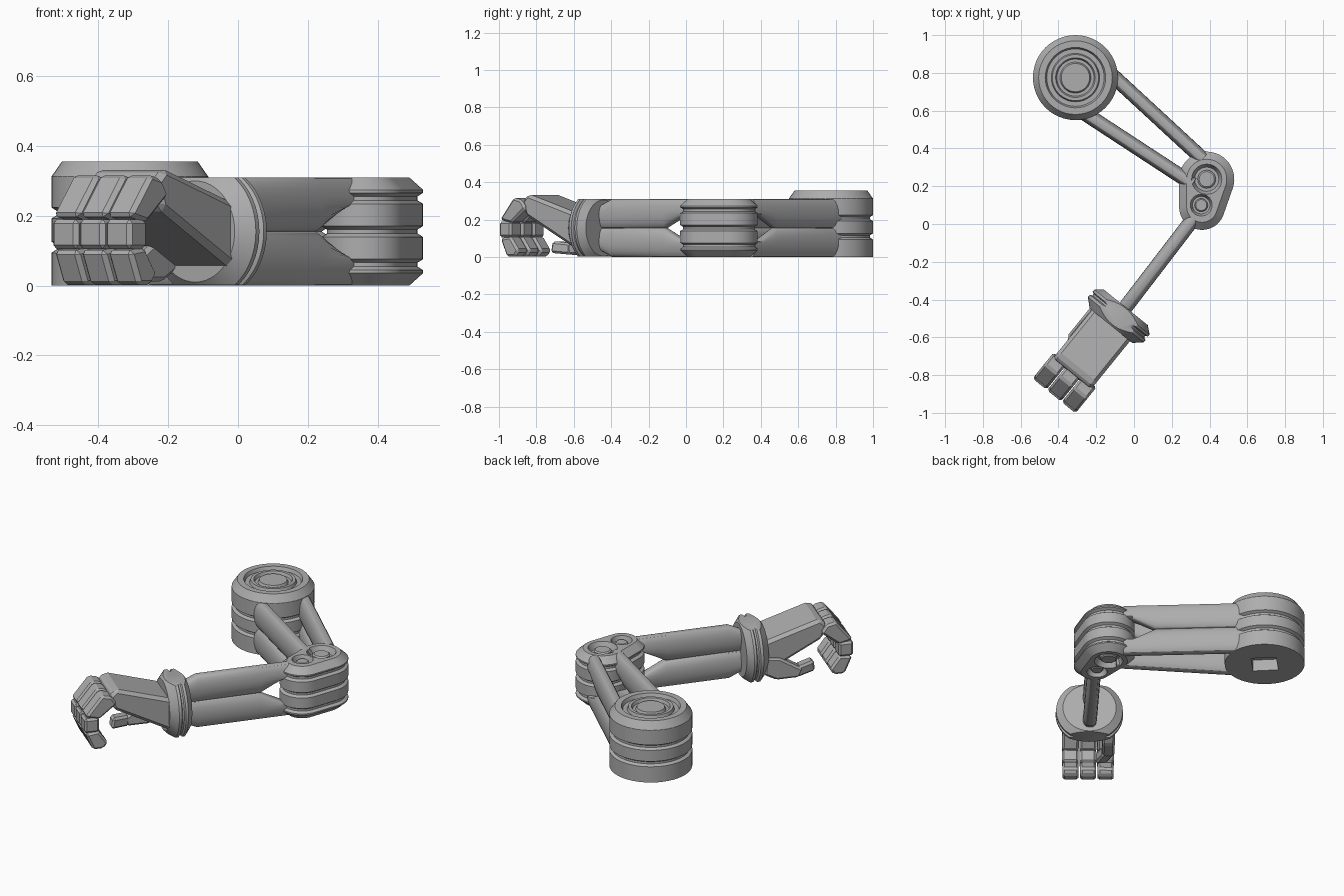
import bpy, bmesh
from math import sin, cos, pi, acos, atan2, hypot, radians
from mathutils import Matrix, Vector

cube = bpy.data.objects.get("Cube")
if cube:
    bpy.data.objects.remove(cube)

grey = bpy.data.materials.new("metal_grey")
grey.use_nodes = True
GREY = (0.42, 0.42, 0.42, 1)
grey.diffuse_color = GREY
for node in grey.node_tree.nodes:
    if node.type == 'BSDF_PRINCIPLED':
        node.inputs["Base Color"].default_value = GREY

# Hand frame: u along the hand, v across it, z up
HAND = Matrix(((-0.63, 0.777, 0, -0.075), (-0.777, -0.63, 0, -0.48),
               (0, 0, 1, 0), (0, 0, 0, 1)))


def finish(name, bm, matrix=Matrix(), smooth=True):
    bmesh.ops.recalc_face_normals(bm, faces=bm.faces[:])
    mesh = bpy.data.meshes.new(name)
    bm.to_mesh(mesh)
    bm.free()
    mesh.transform(matrix)
    mesh.materials.append(grey)
    if smooth:
        mesh.polygons.foreach_set("use_smooth", [True] * len(mesh.polygons))
        mesh.set_sharp_from_angle(angle=radians(28))
    ob = bpy.data.objects.new(name, mesh)
    bpy.context.collection.objects.link(ob)
    return ob


def loft(rings):
    """Skin closed rings of points in order and cap both ends."""
    bm = bmesh.new()
    loops = [[bm.verts.new(p) for p in ring] for ring in rings]
    n = len(loops[0])
    for a, b in zip(loops, loops[1:]):
        for i in range(n):
            j = (i + 1) % n
            bm.faces.new((a[i], a[j], b[j], b[i]))
    bm.faces.new(loops[0])
    bm.faces.new(loops[-1])
    return bm


def circle(x, y, r, z, n=48):
    return [(x + r * cos(2 * pi * i / n), y + r * sin(2 * pi * i / n), z) for i in range(n)]


def groove(z, base, depth=0.016):
    """Profile points (z, inset) of one channel round a body."""
    return [(z - 0.016, base), (z - 0.006, base + depth),
            (z + 0.006, base + depth), (z + 0.016, base)]


def cut(ob, cutter):
    cutter.hide_render = True
    mod = ob.modifiers.new("cut", 'BOOLEAN')
    mod.object = cutter
    mod.solver = 'EXACT'
    bpy.context.view_layer.objects.active = ob
    bpy.ops.object.modifier_apply(modifier=mod.name)
    bpy.data.objects.remove(cutter)


# Shoulder drum with channels and concentric rings on top
SX, SY = -0.31, 0.775
profile = [(0, 0)] + groove(0.11, 0) + groove(0.208, 0) + [(0.312, 0), (0.355, 0.03)]
rings = [circle(SX, SY, 0.225 - inset, z) for z, inset in profile]
for r, z in ((0.16, 0.355), (0.152, 0.335), (0.128, 0.335), (0.122, 0.352),
             (0.105, 0.352), (0.098, 0.335), (0.082, 0.335), (0.075, 0.35)):
    rings.append(circle(SX, SY, r, z))
shoulder = finish("shoulder_drum", loft(rings))

# Square socket under the shoulder
socket = loft([circle(SX, SY, 0.1, z, 4) for z in (-0.05, 0.07)])
cut(shoulder, finish("socket_cutter", socket, smooth=False))

# Elbow: two unequal circles joined by tangents
BIG, SMALL = (0.385, 0.237, 0.146), (0.36, 0.09, 0.121)


def elbow_ring(z, inset, n=24):
    dx, dy = BIG[0] - SMALL[0], BIG[1] - SMALL[1]
    mid = atan2(dy, dx)
    half = acos((SMALL[2] - BIG[2]) / hypot(dx, dy))
    points = []
    for (x, y, r), start, end in ((BIG, mid - half, mid + half),
                                  (SMALL, mid + half, mid - half + 2 * pi)):
        for i in range(n + 1):
            a = start + (end - start) * i / n
            points.append((x + (r - inset) * cos(a), y + (r - inset) * sin(a), z))
    return points


profile = [(0, 0.04), (0.036, 0)]
for z in (0.06, 0.155, 0.25):
    profile += groove(z, 0)
profile += [(0.274, 0), (0.31, 0.04)]
elbow = finish("elbow_body", loft([elbow_ring(z, inset) for z, inset in profile]))

# Pivot recesses and pins, top and bottom
for label, (x, y), r in (("big", BIG[:2], 0.08), ("small", (0.356, 0.1), 0.058)):
    for side, face, inward in (("top", 0.31, -1), ("bottom", 0, 1)):
        bowl = [circle(x, y, r, face - inward * 0.02, 32), circle(x, y, r, face, 32),
                circle(x, y, r * 0.8, face + inward * 0.035, 32)]
        cut(elbow, finish("bowl_cutter", loft(bowl)))
        pin = [circle(x, y, r * 0.6, face + inward * 0.05, 32),
               circle(x, y, r * 0.6, face + inward * 0.016, 32),
               circle(x, y, r * 0.5, face + inward * 0.01, 32)]
        finish(f"{label}_pivot_pin_{side}", loft(pin))
elbow.data.polygons.foreach_set("use_smooth", [True] * len(elbow.data.polygons))
elbow.data.set_sharp_from_angle(angle=radians(28))


# Struts: stacked pairs of bulged bars, notched where they meet the elbow
def strut(name, start, end, taper=1.0):
    a, b = Vector(start), Vector(end)
    length = (b - a).length
    along = (b - a) / length
    side = Vector((-along.y, along.x))
    H, n = 0.0775, 10
    stations = [(0, taper, 1), (0.09, 1, 1), (length - 0.12, 1, 1),
                (length + 0.01, 1, 0.1), (length + 0.06, 1, 0.1)]
    for level, sign in (("upper", 1), ("lower", -1)):
        rings = []
        for d, outer, inner in stations:
            p = a + along * d
            ring = []
            for flip in (1, -1):
                for i in range(n + 1):
                    t = flip * (-pi / 2 + pi * i / n)
                    w = flip * (0.012 + 0.027 * cos(t))
                    h = H * sin(t)
                    h *= outer if h > 0 else inner
                    q = p + side * w
                    ring.append((q.x, q.y, 2 * H + sign * (H + h)))
            rings.append(ring)
        finish(f"{name}_{level}", loft(rings))


strut("upper_arm_outer_strut", (-0.14, 0.81), (0.32, 0.385))
strut("upper_arm_inner_strut", (-0.26, 0.585), (0.26, 0.245))
strut("forearm_strut", (-0.06, -0.46), (0.285, -0.01), taper=0.45)

# Wrist cuff: turned about the hand axis, flattened above and below
rings = []
for u, r in ((-0.05, 0.15), (-0.018, 0.188), (-0.004, 0.188), (0.002, 0.176),
             (0.012, 0.176), (0.018, 0.19), (0.034, 0.19), (0.075, 0.145)):
    rings.append([(u, y, z + 0.155) for y, z, _ in circle(0, 0, r, 0)])
bm = loft(rings)
for level, normal in ((0.31, 1), (0.002, -1)):
    bmesh.ops.bisect_plane(bm, geom=bm.verts[:] + bm.edges[:] + bm.faces[:],
                           plane_co=(0, 0, level), plane_no=(0, 0, normal), clear_outer=True)
    bmesh.ops.holes_fill(bm, edges=[e for e in bm.edges if e.is_boundary])
finish("wrist_cuff", bm, HAND)


# Hand pieces: side profiles in (u, z) given width, then chamfered
def block(name, profile, v, half, chamfer, shift=0):
    """shift slides the far end sideways for splayed pieces."""
    u0 = min(u for u, z in profile)
    span = max(u for u, z in profile) - u0
    rings = [[(u, v + s * half + shift * (u - u0) / span, z) for u, z in profile]
             for s in (-1, 1)]
    bm = loft(rings)
    bmesh.ops.recalc_face_normals(bm, faces=bm.faces[:])
    bmesh.ops.bevel(bm, geom=bm.edges[:], offset=chamfer, segments=1,
                    affect='EDGES', clamp_overlap=True)
    finish(name, bm, HAND, smooth=False)


block("palm", [(0.04, 0.04), (0.04, 0.235), (0.37, 0.337), (0.41, 0.30), (0.385, 0.22)],
      0, 0.13, 0.018)

for finger, v in (("outer", -0.099), ("middle", 0), ("inner", 0.099)):
    block(f"{finger}_finger_base", [(0.37, 0.26), (0.40, 0.305), (0.455, 0.318),
                                    (0.55, 0.2), (0.47, 0.18)], v, 0.047, 0.012)
    block(f"{finger}_finger_middle", [(0.47, 0.105), (0.47, 0.19), (0.553, 0.19),
                                      (0.553, 0.105)], v, 0.047, 0.012)
    block(f"{finger}_finger_tip", [(0.42, 0.035), (0.475, 0.11), (0.548, 0.1),
                                   (0.505, 0.002), (0.445, 0.002)], v, 0.045, 0.012)

# Thumb tucked under the outer side of the palm
block("thumb_base", [(0.05, 0.05), (0.06, 0.15), (0.14, 0.14), (0.27, 0.06), (0.25, 0.012),
                     (0.12, 0.012)], -0.11, 0.035, 0.012)
block("thumb_tip", [(0.24, 0.012), (0.24, 0.075), (0.34, 0.085), (0.35, 0.022)],
      -0.11, 0.034, 0.012, shift=0.04)
